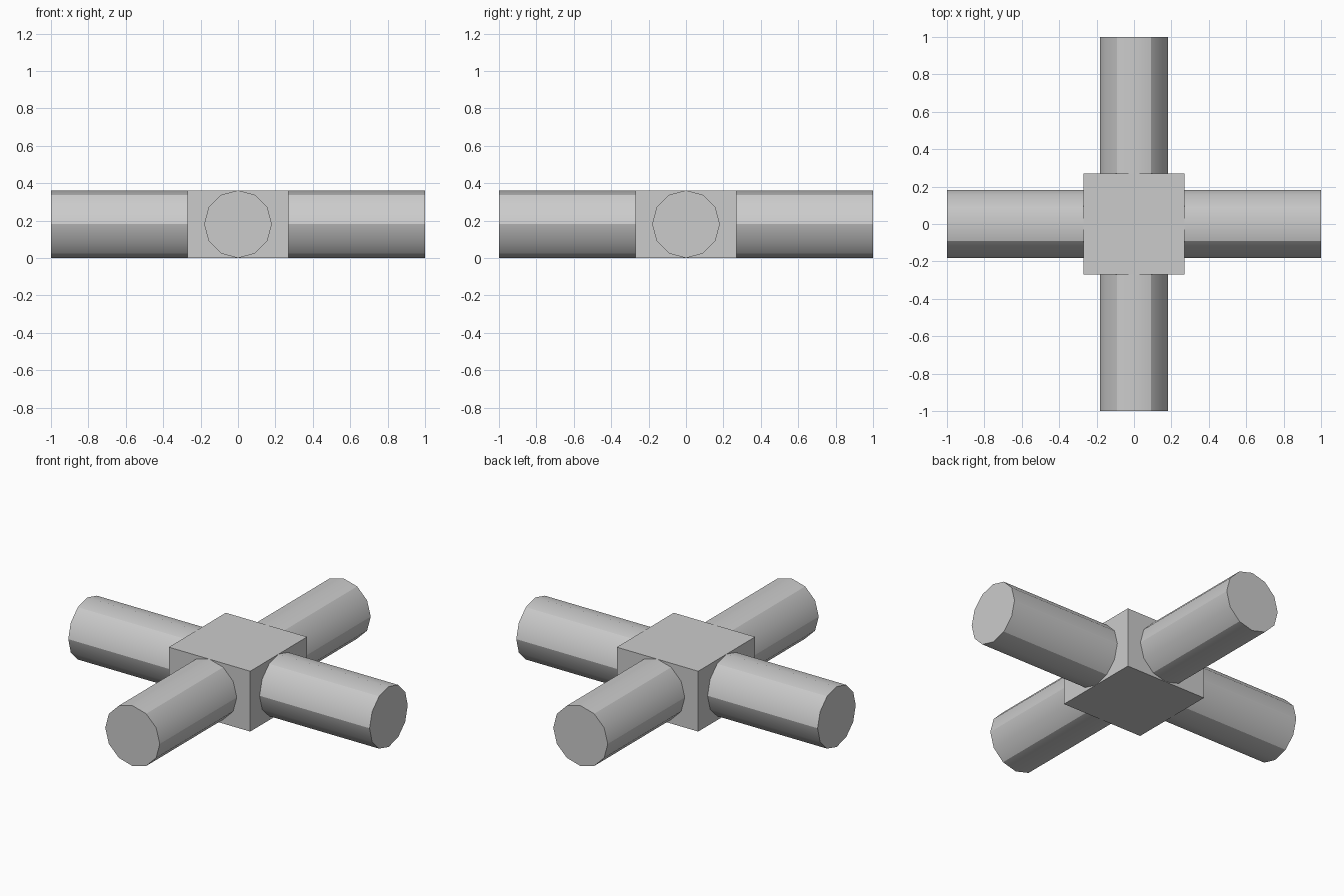
import bpy, bmesh, math
from mathutils import Matrix

cube = bpy.data.objects.get("Cube")
if cube:
    bpy.data.objects.remove(cube, do_unlink=True)

RADIUS, HUB, SIDES = 0.181, 0.27, 12

grey = bpy.data.materials.new("light grey")
grey.use_nodes = True
colour = (0.6, 0.6, 0.6, 1)
grey.diffuse_color = colour
grey.node_tree.nodes["Principled BSDF"].inputs["Base Color"].default_value = colour


def add_object(name, bm):
    mesh = bpy.data.meshes.new(name)
    bm.to_mesh(mesh)
    bm.free()
    mesh.materials.append(grey)
    obj = bpy.data.objects.new(name, mesh)
    bpy.context.collection.objects.link(obj)
    return obj


# Square block in the middle
bm = bmesh.new()
bmesh.ops.create_cube(bm, size=1)
bmesh.ops.scale(bm, vec=(2 * HUB, 2 * HUB, 2 * RADIUS), verts=bm.verts)
add_object("hub", bm).location.z = RADIUS


# Twelve-sided bar through the hub, smooth across pairs of facets
def crossbar(name, turn):
    bm = bmesh.new()
    bmesh.ops.create_cone(bm, cap_ends=True, segments=SIDES,
                          radius1=RADIUS, radius2=RADIUS, depth=2)
    bmesh.ops.rotate(bm, verts=bm.verts, matrix=Matrix.Rotation(math.pi / 2, 3, 'X'))
    for face in bm.faces:
        face.smooth = len(face.verts) == 4
    for edge in bm.edges:
        a, b = (v.co for v in edge.verts)
        if abs(a.y - b.y) < 1:
            edge.smooth = False
        else:
            step = round(math.atan2(a.x, a.z) / (2 * math.pi / SIDES))
            edge.smooth = step % 2 == 0
    bar = add_object(name, bm)
    bar.rotation_euler.z = turn
    bar.location.z = RADIUS


crossbar("front_back_bar", 0)
crossbar("left_right_bar", math.pi / 2)
